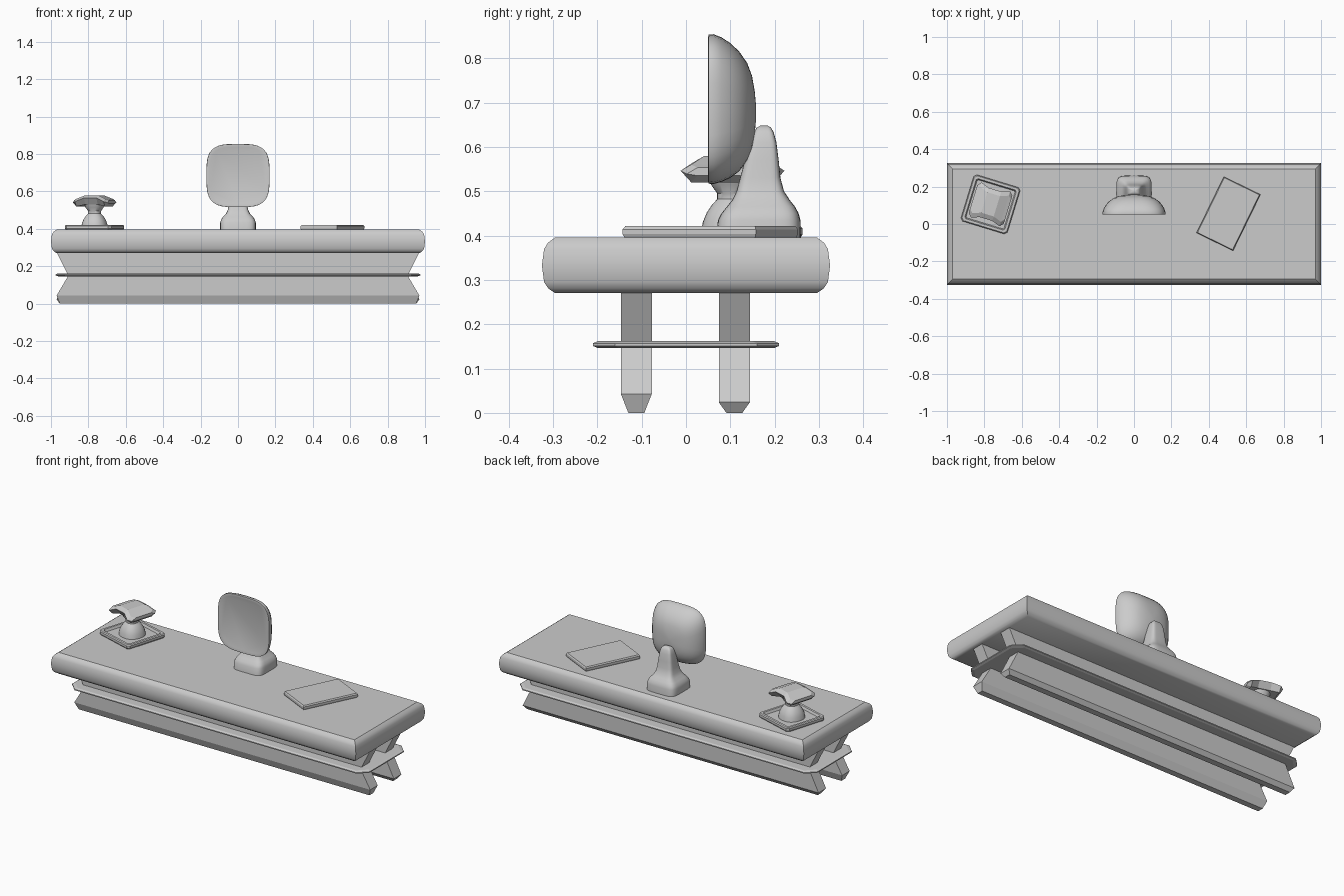
import bpy, bmesh
from math import cos, sin, pi, radians, copysign


def loft(name, rings, smooth=35, loc=(0, 0, 0), rot=0):
    """Skin closed rings of equal length and cap both ends."""
    bm = bmesh.new()
    vs = [[bm.verts.new(p) for p in r] for r in rings]
    n = len(vs[0])
    for a, b in zip(vs, vs[1:]):
        for i in range(n):
            j = (i + 1) % n
            bm.faces.new((a[i], a[j], b[j], b[i]))
    bm.faces.new(vs[0][::-1])
    bm.faces.new(vs[-1])
    bmesh.ops.recalc_face_normals(bm, faces=bm.faces)
    me = bpy.data.meshes.new(name)
    bm.to_mesh(me)
    bm.free()
    ob = bpy.data.objects.new(name, me)
    bpy.context.collection.objects.link(ob)
    ob.location = loc
    ob.rotation_euler.z = radians(rot)
    if smooth:
        bpy.ops.object.select_all(action='DESELECT')
        ob.select_set(True)
        bpy.context.view_layer.objects.active = ob
        bpy.ops.object.shade_smooth_by_angle(angle=radians(smooth))
    return ob


def rect(hx, hy, z, c=0):
    """Rectangle ring, corners cut by c when given."""
    if not c:
        return [(-hx, -hy, z), (hx, -hy, z), (hx, hy, z), (-hx, hy, z)]
    q = [(hx - c, -hy), (hx, c - hy), (hx, hy - c), (hx - c, hy)]
    return [(x, y, z) for x, y in q + [(-x, -y) for x, y in q]]


def squircle(hx, hy, e=4, n=40):
    pts = []
    for i in range(n):
        c, s = cos(2 * pi * i / n), sin(2 * pi * i / n)
        pts.append((hx * copysign(abs(c) ** (2 / e), c), hy * copysign(abs(s) ** (2 / e), s)))
    return pts


# Desk top: bulging edges with mitred corners
edge = [(0.27, 0.03), (0.281, 0.014), (0.295, 0.005), (0.3325, 0),
        (0.37, 0.005), (0.384, 0.014), (0.396, 0.03)]
loft("desk_top", [rect(1 - d, 0.325 - d, z) for z, d in edge])

# Two hourglass leg panels with tapered feet
for name, y, foot in (("front_leg_panel", -0.112, 0.043), ("rear_leg_panel", 0.109, 0.024)):
    loft(name, [rect(0.953, 0.018, 0), rect(0.97, 0.035, foot),
                rect(0.907, 0.035, 0.15), rect(0.973, 0.035, 0.28)], 0, (0, y, 0))

# Thin shelf through the waist of the legs
loft("shelf", [rect(0.962, 0.198, 0.146, 0.05), rect(0.975, 0.21, 0.151, 0.05),
               rect(0.975, 0.21, 0.157, 0.05), rect(0.962, 0.198, 0.162, 0.05)], 0)

# Screen: flat squircle front and domed back (y, half size, centre z)
dome = [(0.054, 0.152, 0.685), (0.050, 0.163, 0.685), (0.051, 0.168, 0.685),
        (0.062, 0.169, 0.685), (0.08, 0.163, 0.684), (0.10, 0.152, 0.682),
        (0.12, 0.135, 0.680), (0.138, 0.110, 0.679), (0.149, 0.082, 0.678),
        (0.155, 0.048, 0.677), (0.158, 0.015, 0.677)]
loft("screen", [[(x, y, cz + z) for x, z in squircle(h, h, 3.6 - 8 * (y - 0.05))]
                for y, h, cz in dome])

# Screen stand: broad base flaring into a slim neck (z, front y, back y, half width)
neck = [(0.395, 0.068, 0.259, 0.095), (0.435, 0.072, 0.258, 0.095), (0.45, 0.08, 0.254, 0.090),
        (0.465, 0.092, 0.246, 0.080), (0.48, 0.104, 0.234, 0.065), (0.50, 0.114, 0.221, 0.055),
        (0.53, 0.122, 0.213, 0.049), (0.57, 0.133, 0.209, 0.044), (0.61, 0.146, 0.204, 0.038),
        (0.632, 0.153, 0.198, 0.032), (0.643, 0.159, 0.192, 0.024), (0.648, 0.168, 0.184, 0.012)]
loft("screen_stand", [[(x, (a + b) / 2 + y, z) for x, y in squircle(w, (b - a) / 2, 5)]
                      for z, a, b, w in neck])

# Telephone: square tray with raised rim
PHONE, TURN = (-0.767, 0.105, 0), -17
loft("phone_tray", [rect(0.125, 0.125, 0.395, 0.012), rect(0.130, 0.130, 0.402, 0.014),
                    rect(0.130, 0.130, 0.416, 0.014), rect(0.125, 0.125, 0.421, 0.012),
                    rect(0.112, 0.112, 0.421, 0.008), rect(0.106, 0.106, 0.407, 0.006)],
     0, PHONE, TURN)

# Telephone pedestal: dome with flared cradle
ped = [(0.405, 0.070), (0.43, 0.066), (0.452, 0.057), (0.47, 0.045), (0.482, 0.034),
       (0.495, 0.034), (0.515, 0.048), (0.535, 0.055)]
loft("phone_pedestal", [[(x, y, z) for x, y in squircle(r, r, 2.3, 24)] for z, r in ped],
     35, PHONE, TURN)

# Telephone handset: bent bar with drooping ends (x, half depth, top z, bottom z)
bar = [(-0.098, 0.078, 0.553, 0.535), (-0.080, 0.098, 0.560, 0.520), (-0.035, 0.082, 0.579, 0.530),
       (0.035, 0.082, 0.579, 0.530), (0.080, 0.098, 0.560, 0.520), (0.098, 0.078, 0.553, 0.535)]
loft("phone_handset", [[(x, -h, t - 0.014), (x, 0.025 - h, t), (x, h - 0.025, t), (x, h, t - 0.014),
                        (x, h - 0.025, b), (x, 0.025 - h, b)] for x, h, t, b in bar],
     0, PHONE, TURN)

# Notebook lying on the desk
loft("notebook", [rect(0.106, 0.164, 0.396), rect(0.109, 0.167, 0.403),
                  rect(0.109, 0.167, 0.414), rect(0.104, 0.163, 0.421)],
     0, (0.505, 0.055, 0), -26)
